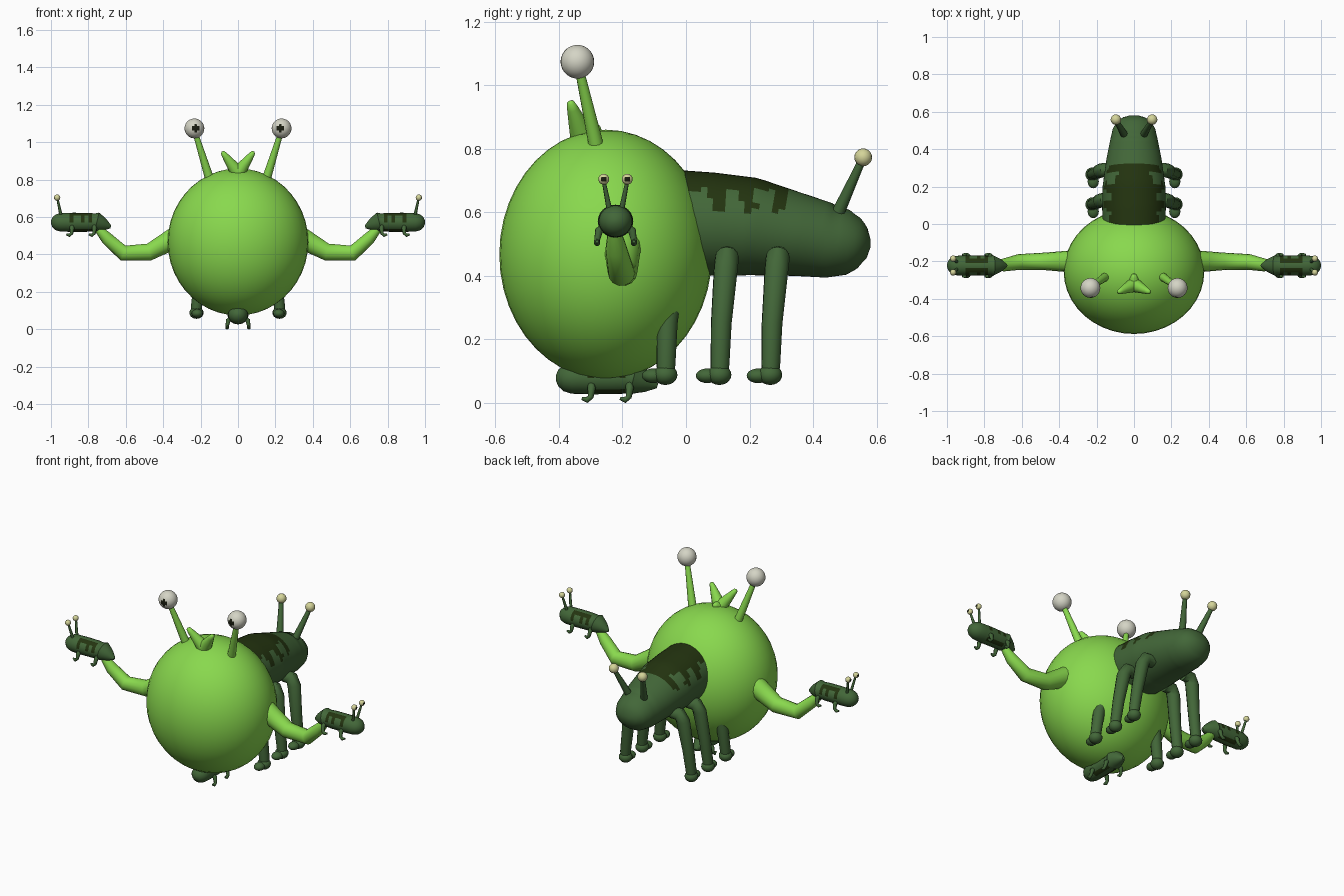
import bpy, bmesh, math
from mathutils import Vector

if "Cube" in bpy.data.objects:
    bpy.data.objects.remove(bpy.data.objects["Cube"])


def make_mat(name, rgb):
    m = bpy.data.materials.new(name)
    m.diffuse_color = (*rgb, 1)
    m.use_nodes = True
    m.node_tree.nodes["Principled BSDF"].inputs["Base Color"].default_value = m.diffuse_color
    return m


LIME = make_mat("lime green", (0.25, 0.69, 0.075))
MOSS = make_mat("moss green", (0.055, 0.135, 0.04))
OLIVE = make_mat("dark olive", (0.017, 0.034, 0.005))
WHITE = make_mat("eye white", (0.66, 0.66, 0.56))
CREAM = make_mat("pale yellow", (0.66, 0.66, 0.32))
BLACK = make_mat("pupil black", (0.01, 0.012, 0.005))


def finish(name, bm, mats, rule=None):
    """Turn a bmesh into a smooth object; rule(center) picks the second colour."""
    bmesh.ops.recalc_face_normals(bm, faces=bm.faces)
    for f in bm.faces:
        f.smooth = True
        if rule and rule(f.calc_center_median()):
            f.material_index = 1
    me = bpy.data.meshes.new(name)
    bm.to_mesh(me)
    bm.free()
    for m in mats:
        me.materials.append(m)
    ob = bpy.data.objects.new(name, me)
    bpy.context.collection.objects.link(ob)
    bpy.ops.object.select_all(action='DESELECT')
    ob.select_set(True)
    bpy.context.view_layer.objects.active = ob
    bpy.ops.object.shade_smooth_by_angle(angle=math.radians(50))
    return ob


def ball(name, c, r, mats, look=None, seg=20, limit=0.9):
    """Ellipsoid; faces pointing along look take the second colour."""
    c = Vector(c)
    r = Vector(r) if isinstance(r, tuple) else Vector((r, r, r))
    bm = bmesh.new()
    bmesh.ops.create_uvsphere(bm, u_segments=seg, v_segments=seg // 2 + 2, radius=1)
    for v in bm.verts:
        v.co = c + v.co * r
    rule = None
    if look:
        d = Vector(look).normalized()
        rule = lambda p: (p - c).normalized().dot(d) > limit
    return finish(name, bm, mats, rule)


def tube(name, pts, radii, mats, seg=12, rule=None):
    """Loft rings along a path; a radius may be a (side, up) pair."""
    pts = [Vector(p) for p in pts]
    bm = bmesh.new()
    rings, ref = [], None
    for i, p in enumerate(pts):
        t = (pts[min(i + 1, len(pts) - 1)] - pts[max(i - 1, 0)]).normalized()
        if ref is None:
            ref = Vector((0, 0, 1)) if abs(t.z) < 0.8 else Vector((0, 1, 0))
        up = (ref - t * ref.dot(t)).normalized()
        ref = up
        side = t.cross(up)
        a, b = radii[i] if isinstance(radii[i], tuple) else (radii[i], radii[i])
        rings.append([bm.verts.new(p + side * a * math.cos(2 * math.pi * k / seg)
                                   + up * b * math.sin(2 * math.pi * k / seg))
                      for k in range(seg)])
    for r0, r1 in zip(rings, rings[1:]):
        for k in range(seg):
            j = (k + 1) % seg
            bm.faces.new((r0[k], r0[j], r1[j], r1[k]))
    bm.faces.new(rings[0])
    bm.faces.new(rings[-1])
    return finish(name, bm, mats, rule)


def resample(stations, xs):
    """Linear interpolation of (position, values...) rows."""
    out = []
    for x in xs:
        for a, b in zip(stations, stations[1:]):
            if a[0] <= x <= b[0]:
                t = (x - a[0]) / (b[0] - a[0])
                out.append([x] + [p + (q - p) * t for p, q in zip(a[1:], b[1:])])
                break
    return out


# Round body
ball("round_body", (0, -0.253, 0.467), (0.376, 0.335, 0.393), [LIME], seg=40)

# Crest of three small horns
for name, tip in (("crest_left", (-0.085, -0.365, 0.95)), ("crest_right", (0.085, -0.365, 0.95)),
                  ("crest_back", (0, -0.27, 0.87))):
    base, tip = Vector((0, -0.325, 0.835)), Vector(tip)
    tube(name, [base, base.lerp(tip, 0.45), base.lerp(tip, 0.8), base.lerp(tip, 0.96), tip],
         [0.04, 0.028, 0.018, 0.012, 0.003], [LIME])

# Large rear insect body: y, top, bottom, half width
rows = [(-0.06, 0.735, 0.41, 0.165), (0.08, 0.725, 0.40, 0.17), (0.2, 0.71, 0.40, 0.168),
        (0.35, 0.66, 0.398, 0.147), (0.45, 0.627, 0.393, 0.127), (0.51, 0.607, 0.403, 0.113),
        (0.545, 0.583, 0.425, 0.093), (0.57, 0.55, 0.455, 0.06), (0.581, 0.515, 0.49, 0.02)]
ys = [-0.06 + 0.02 * i for i in range(26)] + [0.4501, 0.48, 0.51, 0.53, 0.545, 0.558, 0.57, 0.581]
rows = resample(rows, sorted(y for y in ys if y < 0.45 or y in ys[-8:]))


def saddle(p):
    stripe = any(a < p.y < a + 0.045 for a in (0.075, 0.175, 0.275))
    return p.y < 0.325 and (p.z > 0.672 or (stripe and p.z > 0.605))


tube("rear_insect_body", [(0, r[0], (r[1] + r[2]) / 2) for r in rows],
     [(r[3], (r[1] - r[2]) / 2) for r in rows], [MOSS, OLIVE], seg=48, rule=saddle)


def small_insect(label, place, direction):
    """Slim striped insect; local u runs tail (0) to head (0.32), v sideways, w up."""
    body = [(0.0, -0.025, 0.008), (0.03, -0.015, 0.032), (0.075, 0, 0.056), (0.085, 0, 0.05),
            (0.12, 0, 0.053), (0.2, 0, 0.054), (0.27, 0, 0.052), (0.295, 0, 0.044),
            (0.312, 0, 0.028), (0.32, 0, 0.008)]
    us = [b[0] for b in body] + [0.05, 0.1, 0.14, 0.16, 0.18, 0.22, 0.24]
    body = resample(body, sorted(us))
    origin, axis = place(0, 0, 0), Vector(direction)

    def stripes(p):
        d = p - origin
        u = d.dot(axis)
        v = abs((d - axis * u).dot(Vector((axis.y, -axis.x, 0))))
        band = 0.1 < u < 0.22 and 0.018 < v < 0.036
        side = any(a < u < a + 0.02 for a in (0.1, 0.14, 0.2)) and v > 0.03
        return (band and abs(d.z) > 0.03) or (side and 0 < d.z < 0.035)

    tube(label + "_body", [place(b[0], 0, b[1]) for b in body],
         [(b[2], b[2] * 0.95) for b in body], [MOSS, OLIVE], seg=24, rule=stripes)
    for s in (-1, 1):
        side = "_left" if s < 0 else "_right"
        tube(label + "_antenna" + side,
             [place(0.265, s * 0.018, 0.03), place(0.285, s * 0.037, 0.125)],
             [0.009, 0.006], [MOSS], 8)
        ball(label + "_eye" + side, place(0.287, s * 0.037, 0.132), 0.017, [CREAM, BLACK],
             direction, 12, 0.85)
        for n, u in enumerate((0.09, 0.21)):
            tube(f"{label}_leg_{n}{side}",
                 [place(u, s * 0.035, -0.015), place(u - 0.003, s * 0.052, -0.03),
                  place(u, s * 0.058, -0.06), place(u + 0.012, s * 0.058, -0.069),
                  place(u + 0.028, s * 0.058, -0.064)],
                 [0.01, 0.013, 0.009, 0.01, 0.005], [MOSS], 8)


for s in (-1, 1):
    side = "_left" if s < 0 else "_right"

    # Eye stalks and eyes
    tube("eye_stalk" + side, [(s * 0.15, -0.282, 0.80), (s * 0.16, -0.287, 0.83),
                              (s * 0.228, -0.336, 1.05)], [0.024, 0.023, 0.014], [LIME])
    ball("eye" + side, (s * 0.233, -0.342, 1.074), 0.053, [WHITE, BLACK],
         (-s * 0.1, -1, 0.02), 24, 0.925)

    # Bent arm
    tube("arm" + side, [(s * 0.32, -0.2, 0.50), (s * 0.38, -0.2, 0.465), (s * 0.475, -0.2, 0.413),
                        (s * 0.615, -0.203, 0.408), (s * 0.70, -0.22, 0.485),
                        (s * 0.745, -0.225, 0.535)],
         [0.06, 0.055, 0.047, 0.042, 0.034, 0.022], [LIME], 14)

    # Insect held as a hand
    small_insect("hand_insect" + side,
                 lambda u, v, w, s=s: Vector((s * (0.68 + u), -0.222 + v, 0.572 + w)), (s, 0, 0))

    # Rear insect antennae
    tube("rear_antenna" + side, [(s * 0.05, 0.475, 0.59), (s * 0.097, 0.555, 0.765)],
         [0.021, 0.012], [MOSS])
    ball("rear_eye" + side, (s * 0.097, 0.558, 0.773), 0.028, [CREAM], None, 16)

    # Three legs on each side of the rear insect
    for label, y in (("front", -0.075), ("middle", 0.095), ("back", 0.255)):
        hip = 0.17 if label != "front" else 0.165
        top = 0.455 if label != "front" else 0.43
        tube(f"{label}_leg{side}",
             [(s * (hip - 0.06), y + 0.036, top + 0.005), (s * (hip - 0.01), y + 0.034, top + 0.003),
              (s * (hip + 0.01), y + 0.03, top - 0.035), (s * 0.205, y + 0.016, 0.25),
              (s * 0.222, y + 0.012, 0.12), (s * 0.222, y + 0.01, 0.08)],
             [0.035, 0.038, 0.038, 0.033, 0.03, 0.026], [MOSS])
        ball(f"{label}_heel{side}", (s * 0.222, y + 0.01, 0.088), (0.038, 0.038, 0.032), [MOSS], None, 16)
        ball(f"{label}_toe{side}", (s * 0.218, y - 0.028, 0.085), (0.03, 0.036, 0.023), [MOSS], None, 16)

# Insect under the belly
small_insect("belly_insect", lambda u, v, w: Vector((v, -0.09 - u, 0.078 + w)), (0, -1, 0))
